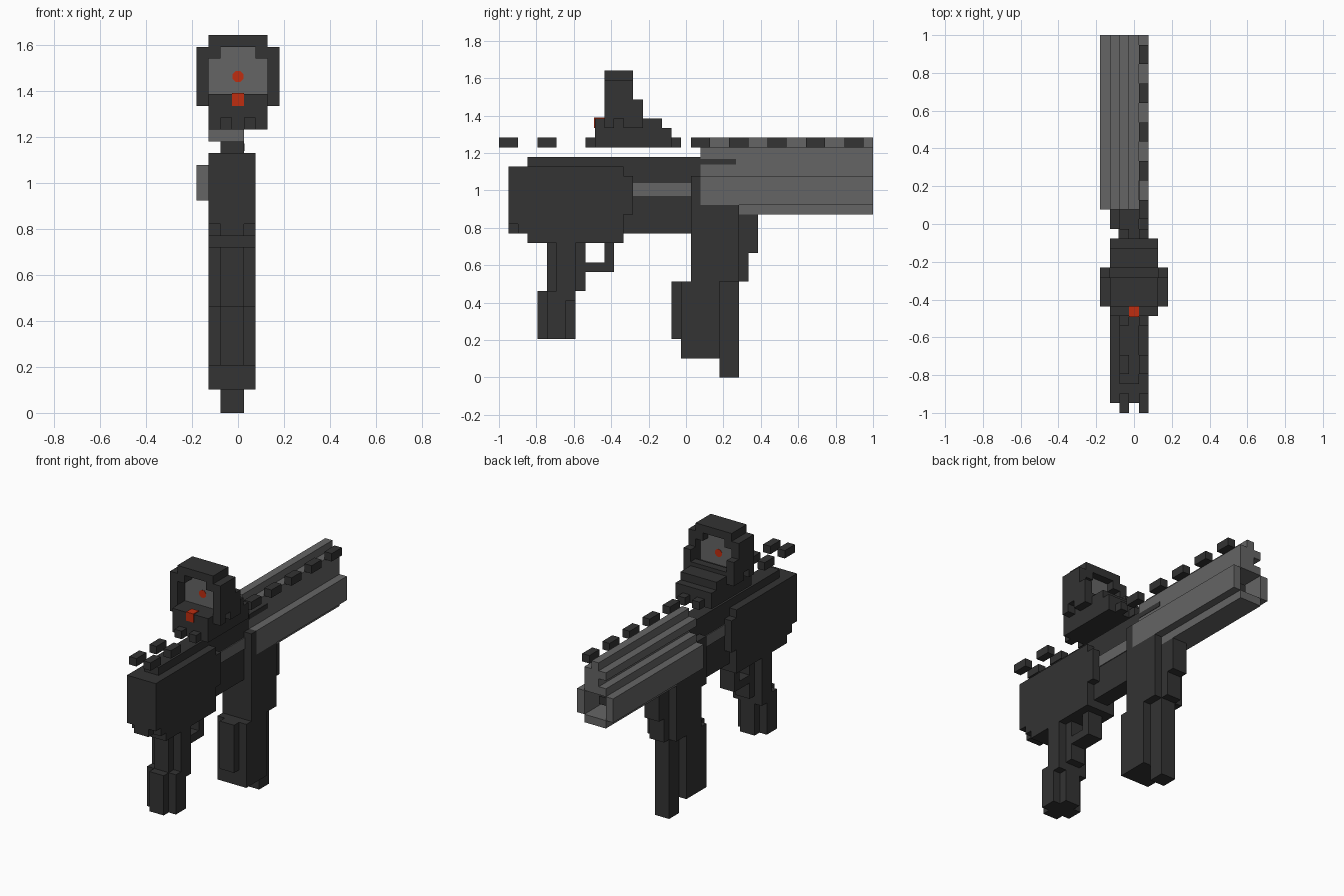
import bpy, bmesh, math
from mathutils import Matrix, Vector

cube = bpy.data.objects.get("Cube")
if cube:
    bpy.data.objects.remove(cube, do_unlink=True)

U = 2 / 39  # size of one block


def material(name, rgb):
    m = bpy.data.materials.new(name)
    m.use_nodes = True
    col = (*rgb, 1)
    m.diffuse_color = col
    b = m.node_tree.nodes["Principled BSDF"]
    b.inputs["Base Color"].default_value = col
    b.inputs["Roughness"].default_value = 0.8
    return m


DARK = material("dark grey", (0.033, 0.033, 0.033))
LIGHT = material("mid grey", (0.13, 0.13, 0.13))
RED = material("red", (0.52, 0.027, 0.005))


def finish(name, bm, mat):
    mesh = bpy.data.meshes.new(name)
    bm.to_mesh(mesh)
    bm.free()
    mesh.materials.append(mat)
    ob = bpy.data.objects.new(name, mesh)
    bpy.context.collection.objects.link(ob)
    return ob


def part(name, mat, *boxes):
    """Boxes in block units: (x0, x1, y0, y1, z0, z1), y counted from the front end."""
    bm = bmesh.new()
    for x0, x1, y0, y1, z0, z1 in boxes:
        size = Vector((x1 - x0, y1 - y0, z1 - z0)) * U
        mid = Vector(((x0 + x1) / 2, (y0 + y1) / 2 - 19.5, (z0 + z1) / 2)) * U
        bmesh.ops.create_cube(bm, size=1, matrix=Matrix.Translation(mid) @ Matrix.Diagonal((*size, 1)))
    return finish(name, bm, mat)


def core(*r):  # narrow centre of the body
    return (-1.5, 0.5, *r)


def wide(*r):  # full body width
    return (-2.5, 1.5, *r)


def both(x0, x1, *r):  # mirrored pair about x = 0
    return [(x0, x1, *r), (-x1, -x0, *r)]


# Body
part("receiver", DARK, core(3, 21, 15, 23), core(21, 25, 15, 21))
part("stock", DARK, wide(2, 13, 15, 22), wide(1, 2, 16, 22), core(1, 2, 15, 22),
     wide(13, 14, 17, 21), wide(3, 13, 14, 15), core(1, 3, 15, 16))
part("collar", DARK, wide(20, 21, 15, 21), (-2.5, -1.5, 19, 21, 15, 21))
part("side_strip", LIGHT, (0.5, 0.6, 14, 21, 18.9, 20.3), (-1.6, -1.5, 14, 21, 18.9, 20.3))

# Grip and trigger guard
part("grip", DARK, core(4, 8, 4, 9), wide(5, 7, 4, 9), core(5, 9, 9, 14), wide(6, 8, 8, 14))
part("trigger_guard", DARK, core(9, 12, 11, 12), core(11, 12, 12, 14))

# Magazine and its well
part("magazine_well", DARK, wide(20, 25, 10, 18), core(25, 27, 13, 17), core(25, 26, 10, 13))
part("magazine", DARK, core(18, 19, 4, 10), wide(19, 23, 2, 10), core(23, 25, 0, 10))

# Hollow handguard with the barrel inside
part("handguard", LIGHT,
     (-3.5, -2.5, 21, 39, 18, 21), (0.5, 1.5, 21, 39, 18, 21),
     (-2.5, 0.5, 25, 39, 17, 18), (-2.5, 0.5, 21, 39, 21, 22),
     core(21, 39, 22, 23), (-2.5, 0.5, 21, 39, 23, 24),
     (-1.5, -0.5, 21, 39, 24, 25))
part("handguard_slot", DARK, (0.5, 0.55, 21, 24.7, 22.2, 22.8))
part("barrel", DARK, (-1.5, -0.5, 25, 37.5, 19, 20))

# Rail teeth
teeth = []
for j in (0, 4, 9, 17, 20, 24, 28, 32, 36):
    teeth.append((0.5, 1.5, j, j + 2, 24, 25))
    if j < 20:
        teeth.append((-1.5, -0.5, j, j + 2, 24, 25))
part("rail_teeth", DARK, *teeth)

# Sight
part("sight_base", DARK, (-2.5, 2.5, 10, 18, 24, 26), (-2.5, 2.5, 10, 17, 26, 27))
part("sight_hood", DARK, (-2.5, 2.5, 11, 14, 31, 32),
     *both(1.5, 2.5, 11, 14, 30, 31),
     *both(2.5, 3.5, 11, 14, 27, 31),
     *both(2.5, 3.5, 14, 15, 27, 29),
     *both(2.5, 3.5, 11, 12, 26, 27),
     *both(2.5, 3.5, 13, 15, 26, 27),
     (-2.5, 2.5, 14, 15, 27, 27.5))
part("sight_lens", LIGHT, (-2.5, 2.5, 12.5, 13, 27, 30), (-1.5, 1.5, 12.5, 13, 30, 31))
part("sight_lamp", RED, (-0.5, 0.5, 9.9, 11, 26, 27.1))

# Aiming dot through the lens
bm = bmesh.new()
bmesh.ops.create_cone(bm, cap_ends=True, segments=8, radius1=0.026, radius2=0.026, depth=0.6 * U,
                      matrix=Matrix.Translation((0, (12.75 - 19.5) * U, 28.5 * U))
                      @ Matrix.Rotation(math.pi / 2, 4, "X") @ Matrix.Rotation(math.pi / 8, 4, "Z"))
finish("aiming_dot", bm, RED)
